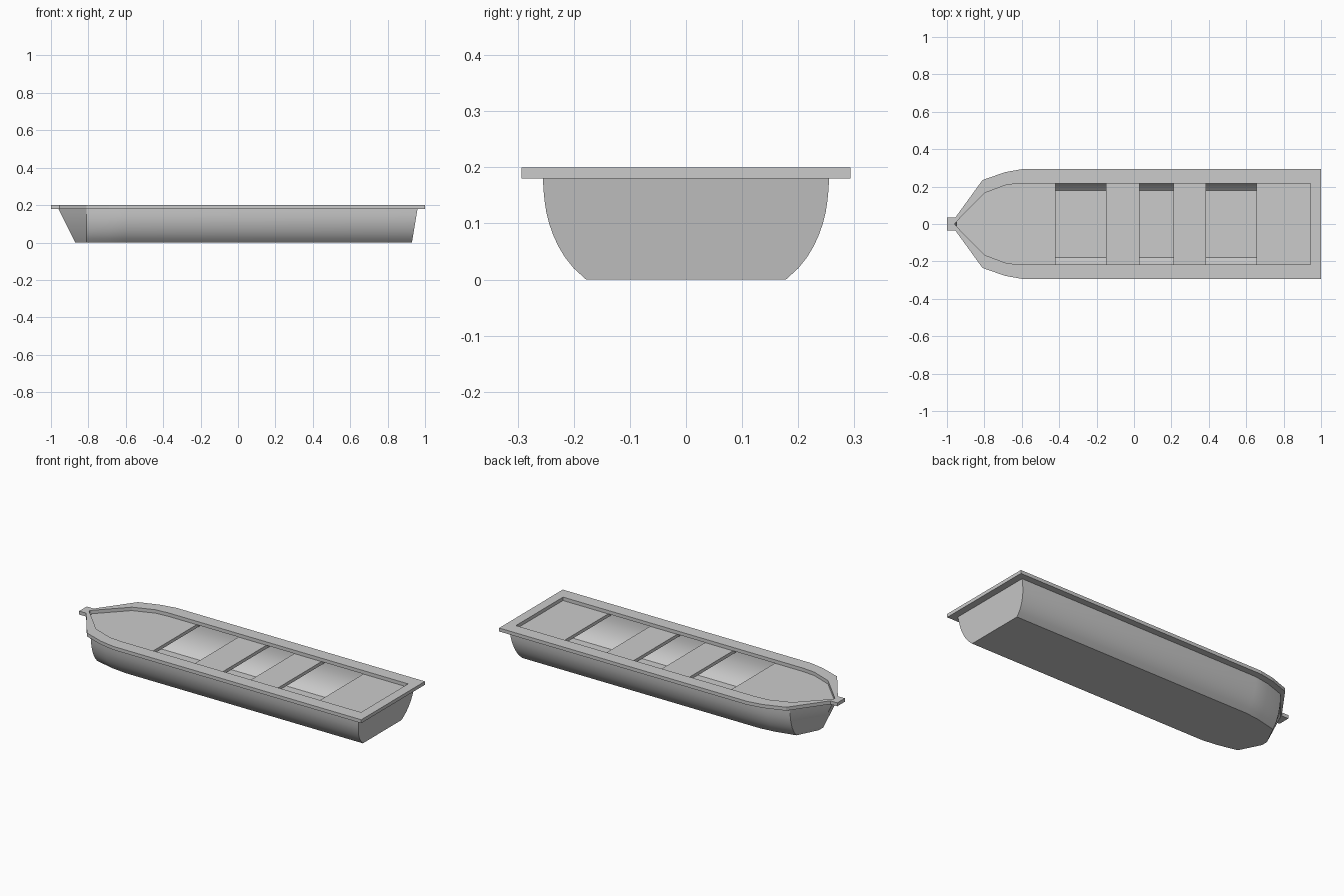
import bpy, bmesh

if "Cube" in bpy.data.objects:
    bpy.data.objects.remove(bpy.data.objects["Cube"])

def mesh_object(name, bm, normals=True):
    if normals:
        bmesh.ops.recalc_face_normals(bm, faces=bm.faces)
    me = bpy.data.meshes.new(name)
    bm.to_mesh(me)
    bm.free()
    ob = bpy.data.objects.new(name, me)
    bpy.context.collection.objects.link(ob)
    return ob

def mirrored(half):
    # closed outline from the points of the +y side
    return list(half) + [(x, -y) for x, y in reversed(half)]

def ring(bm, outline, z):
    return [bm.verts.new((x, y, z)) for x, y in outline]

def bridge(bm, a, b):
    n = len(a)
    return [bm.faces.new((a[i], a[(i + 1) % n], b[(i + 1) % n], b[i])) for i in range(n)]

def slab(name, half, z0, z1):
    bm = bmesh.new()
    a, b = [ring(bm, mirrored(half), z) for z in (z0, z1)]
    bridge(bm, a, b)
    bm.faces.new(a)
    bm.faces.new(b)
    return mesh_object(name, bm)

# Hull: open thin shell lofted through rounded levels
widths = [0.178, 0.200, 0.216, 0.228, 0.237, 0.244, 0.249, 0.252, 0.254, 0.255]
bm = bmesh.new()
levels = []
for i, w in enumerate(widths):
    t = i / 9
    k = w / 0.255
    half = [(-0.87 - 0.09 * t, 0.02), (-0.81, 0.2 * k), (-0.69, 0.24 * k),
            (-0.6, w), (0.93 + 0.03 * t, w)]
    levels.append(ring(bm, mirrored(half), 0.18 * t))
for a, b in zip(levels, levels[1:]):
    bridge(bm, a, b)
bm.faces.new(levels[0][::-1])
bmesh.ops.recalc_face_normals(bm, faces=bm.faces)
bottom = min(bm.faces, key=lambda f: f.calc_center_median().z)
bottom.normal_update()
if bottom.normal.z > 0:
    bmesh.ops.reverse_faces(bm, faces=bm.faces)
hull = mesh_object("hull", bm, normals=False)
bpy.context.view_layer.objects.active = hull
hull.select_set(True)
bpy.ops.object.shade_smooth_by_angle(angle=0.35)
hull.select_set(False)

# Rim: flat overhanging frame with a small nose at the bow
outer = [(-1, 0.035), (-0.955, 0.035), (-0.81, 0.235), (-0.69, 0.277), (-0.6, 0.293), (1, 0.293)]
inner = [(-0.957, 0.004), (-0.95, 0.012), (-0.8, 0.165), (-0.68, 0.21), (-0.6, 0.217), (0.945, 0.217)]
bm = bmesh.new()
o0, o1 = [ring(bm, mirrored(outer), z) for z in (0.18, 0.2)]
i0, i1 = [ring(bm, mirrored(inner), z) for z in (0.18, 0.2)]
for a, b in ((o0, o1), (o1, i1), (i1, i0), (i0, o0)):
    bridge(bm, a, b)
mesh_object("rim", bm)

# Bow deck, two bench seats and stern deck, tucked under the rim
slab("bow_deck", [(-0.95, 0.015), (-0.805, 0.185), (-0.685, 0.228), (-0.6, 0.245), (-0.42, 0.245)], 0.16, 0.179)
for name, x0, x1 in (("front_seat", -0.15, 0.03), ("rear_seat", 0.21, 0.385), ("stern_deck", 0.655, 0.95)):
    slab(name, [(x0, 0.245), (x1, 0.245)], 0.16, 0.179)
